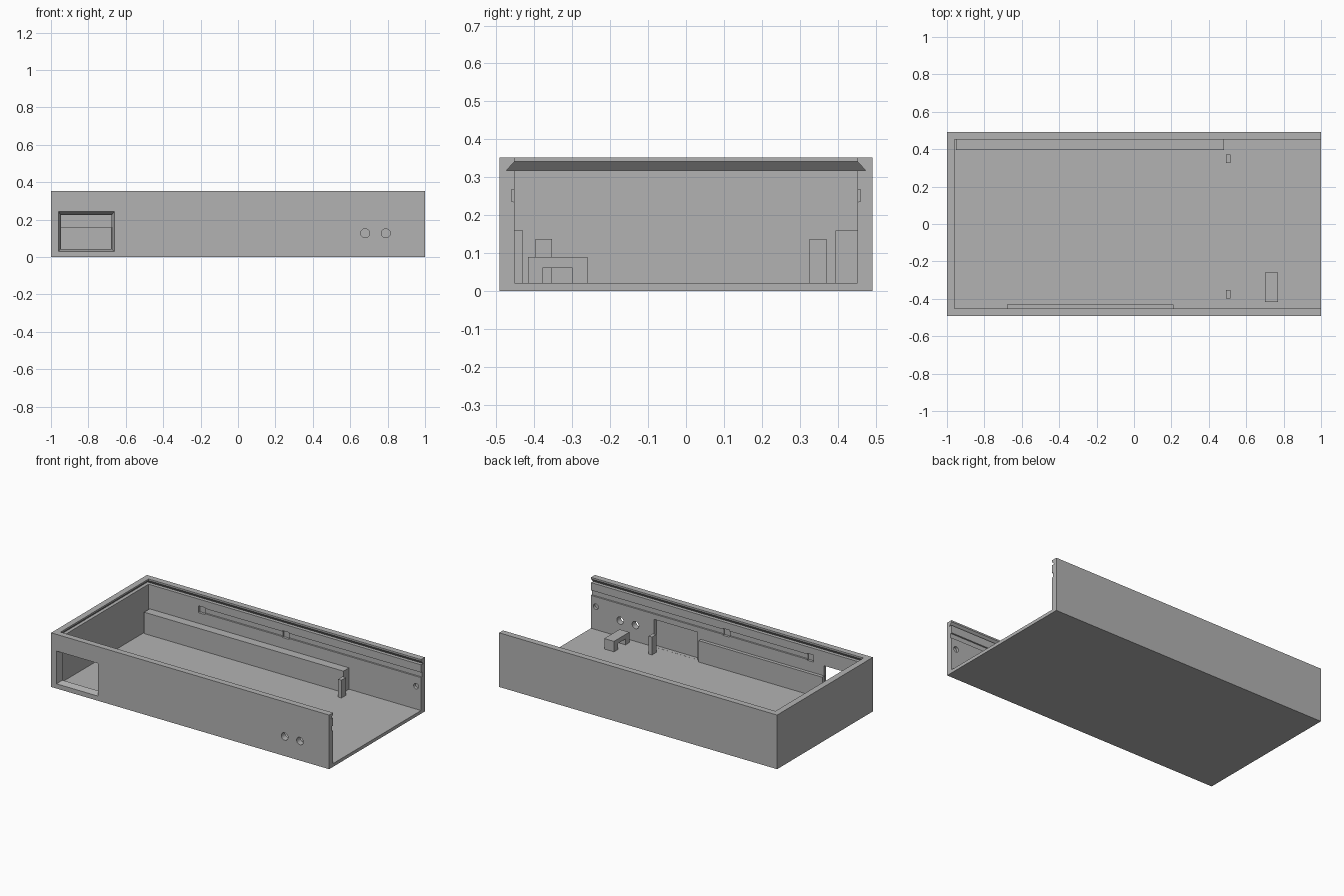
import bpy, bmesh, math
from mathutils import Matrix

if "Cube" in bpy.data.objects:
    bpy.data.objects.remove(bpy.data.objects["Cube"])

plastic = bpy.data.materials.new("grey plastic")
plastic.diffuse_color = (0.45, 0.45, 0.45, 1)
plastic.use_nodes = True
plastic.node_tree.nodes["Principled BSDF"].inputs["Base Color"].default_value = plastic.diffuse_color


def frustum(name, rect0, w0, rect1, w1, axis="z"):
    """Solid between two rectangles (u0,u1,v0,v1); uv is xy for z, xz for y."""
    bm = bmesh.new()
    rings = []
    for (u0, u1, v0, v1), w in ((rect0, w0), (rect1, w1)):
        pts = [(u0, v0), (u1, v0), (u1, v1), (u0, v1)]
        rings.append([bm.verts.new((u, v, w) if axis == "z" else (u, w, v)) for u, v in pts])
    a, b = rings
    bm.faces.new(a)
    bm.faces.new(b)
    for i in range(4):
        j = (i + 1) % 4
        bm.faces.new((a[i], a[j], b[j], b[i]))
    return finish(name, bm)


def box(name, x0, x1, y0, y1, z0, z1):
    return frustum(name, (x0, x1, y0, y1), z0, (x0, x1, y0, y1), z1)


def rod(name, x, y0, y1, z, r):
    """Cylinder running along y."""
    bm = bmesh.new()
    bmesh.ops.create_cone(bm, cap_ends=True, segments=32, radius1=r, radius2=r, depth=abs(y1 - y0),
                          matrix=Matrix.Translation((x, (y0 + y1) / 2, z)) @ Matrix.Rotation(math.pi / 2, 4, "X"))
    return finish(name, bm)


def finish(name, bm):
    bmesh.ops.recalc_face_normals(bm, faces=bm.faces)
    me = bpy.data.meshes.new(name)
    bm.to_mesh(me)
    bm.free()
    me.materials.append(plastic)
    ob = bpy.data.objects.new(name, me)
    bpy.context.collection.objects.link(ob)
    return ob


def cut(target, cutter):
    cutter.hide_render = True
    mod = target.modifiers.new("cut", "BOOLEAN")
    mod.operation, mod.solver, mod.object = "DIFFERENCE", "EXACT", cutter
    bpy.context.view_layer.objects.active = target
    bpy.ops.object.modifier_apply(modifier=mod.name)
    bpy.data.objects.remove(cutter)


# Tray body, open on the right end and on top
tray = box("tray", -1, 1, -.492, .492, 0, .352)
cut(tray, box("cavity", -.96, 1.1, -.452, .452, .021, .5))
# Dovetail slot for the sliding lid
cut(tray, frustum("lid_slot", (-.982, 1.1, -.474, .474), .318, (-.958, 1.1, -.450, .450), .3434))

# Catch grooves, deeper pockets and end dimples on both long walls
for s in (-1, 1):
    cut(tray, frustum("groove", (-.6, 1.1, .233, .270), s * .44, (-.6, 1.1, .236, .267), s * .46, "y"))
    for x in (-.6, .005):
        cut(tray, frustum("pocket", (x - .002, x + .045, .229, .274), s * .44,
                          (x - .002, x + .045, .229, .274), s * .468, "y"))
    cut(tray, rod("dimple", .965, s * .43, s * .470, .17, .018))

# Front wall: tapered window, two round holes, inside recess
cut(tray, frustum("window", (-.962, -.658, .028, .247), -.50, (-.945, -.678, .045, .222), -.445, "y"))
for x in (.68, .79):
    cut(tray, rod("button_hole", x, -.55, -.42, .127, .024))
cut(tray, box("recess", .235, .545, -.475, -.43, .0215, .20))

# Rails along the long walls
box("back_rail", -.952, .482, .395, .456, .015, .16)
box("front_rail", -.68, .21, -.456, -.430, .015, .16)

# Two posts standing on the floor
for name, y0, y1 in (("front_post", -.397, -.353), ("back_post", .326, .371)):
    box(name, .492, .516, y0, y1, .015, .137)

# Bridge with a tunnel through it
bridge = box("bridge", .70, .77, -.417, -.260, .015, .089)
cut(bridge, box("tunnel", .6, .9, -.379, -.299, 0, .060))

# Smooth the round holes while keeping edges sharp
bpy.ops.object.select_all(action="DESELECT")
tray.select_set(True)
bpy.context.view_layer.objects.active = tray
bpy.ops.object.shade_smooth_by_angle(angle=math.radians(30))
